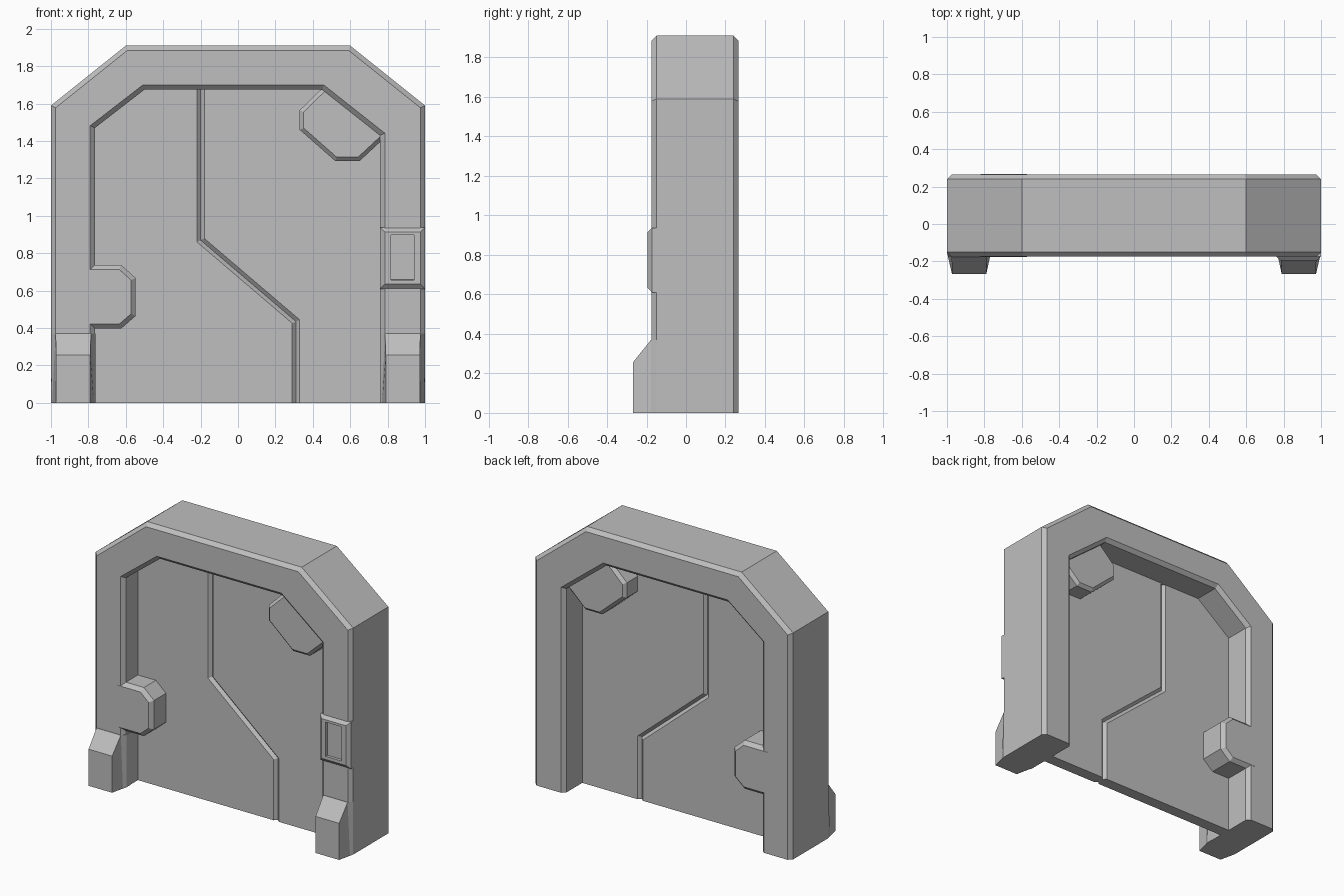
import bpy, bmesh
from mathutils import Vector

cube = bpy.data.objects.get("Cube")
if cube:
    bpy.data.objects.remove(cube, do_unlink=True)

GREY = (0.52, 0.52, 0.52, 1.0)
grey = bpy.data.materials.new("plain grey")
grey.use_nodes = True
grey.diffuse_color = GREY
grey.node_tree.nodes["Principled BSDF"].inputs["Base Color"].default_value = GREY


def finish(name, bm):
    bmesh.ops.recalc_face_normals(bm, faces=bm.faces)
    mesh = bpy.data.meshes.new(name)
    bm.to_mesh(mesh)
    bm.free()
    mesh.materials.append(grey)
    obj = bpy.data.objects.new(name, mesh)
    bpy.context.scene.collection.objects.link(obj)
    return obj


def loft(rings):
    """Join (y, outline) rings from front to back and cap both ends."""
    bm = bmesh.new()
    loops = [[bm.verts.new((x, y, z)) for x, z in pts] for y, pts in rings]
    front = bm.faces.new(loops[0])
    bm.faces.new(loops[-1])
    count = len(loops[0])
    for a, b in zip(loops, loops[1:]):
        for i in range(count):
            j = (i + 1) % count
            bm.faces.new((a[i], a[j], b[j], b[i]))
    return bm, front


def inset(pts, amount, plain):
    """Move each edge of an outline inward, except the plain ones."""
    n = len(pts)
    area = sum(pts[i - 1][0] * pts[i][1] - pts[i][0] * pts[i - 1][1] for i in range(n))
    side = 1 if area > 0 else -1
    lines = []
    for i in range(n):
        p, q = Vector(pts[i]), Vector(pts[(i + 1) % n])
        d = (q - p).normalized()
        normal = Vector((-d.y, d.x)) * side
        lines.append((normal, normal.dot(p) + (0 if i in plain else amount)))
    result = []
    for i in range(n):
        (a, da), (b, db) = lines[i - 1], lines[i]
        det = a.x * b.y - a.y * b.x
        result.append(((da * b.y - a.y * db) / det, (a.x * db - da * b.x) / det))
    return result


def chamfered(name, pts, front, back, size, plain):
    """Plate whose front and back rims are chamfered along all but the plain edges."""
    small = inset(pts, size, plain)
    bm, _ = loft([(front, small), (front + size, pts), (back - size, pts), (back, small)])
    return finish(name, bm)


def rect(x0, x1, z0, z1):
    return [(x0, z0), (x1, z0), (x1, z1), (x0, z1)]


# Arched frame: outer outline, then the opening
outer = [(-1, 0), (-1, 1.59), (-0.6, 1.91), (0.6, 1.91), (1, 1.59), (1, 0)]
opening = [(0.76, 0), (0.76, 1.43), (0.45, 1.675), (-0.5, 1.675), (-0.765, 1.47), (-0.765, 0)]
chamfered("door_frame", outer + opening, -0.175, 0.265, 0.025, {5, 11})

# Two door leaves that meet in a stepped seam with a V groove
seam = [(0.31, 0), (0.31, 0.435), (-0.2, 0.87), (-0.2, 1.69)]
left_rim = [(-0.5, 1.69), (-0.78, 1.48), (-0.78, 0)]
right_rim = [(0.46, 1.69), (0.78, 1.44), (0.78, 0)]
for name, rim in (("door_leaf_a", left_rim), ("door_leaf_b", right_rim)):
    chamfered(name, seam + rim, -0.018, 0.065, 0.02, {3, 4, 5, 6})

# Lock housing low on one jamb
lock = [(-0.82, 0.397), (-0.625, 0.397), (-0.547, 0.465),
        (-0.547, 0.668), (-0.625, 0.738), (-0.82, 0.738)]
chamfered("lock_housing", lock, -0.1755, 0.266, 0.025, {5})

# Corner housing under the sloped part of the arch
corner = [(0.33, 1.46), (0.33, 1.565), (0.5, 1.73), (0.83, 1.46), (0.65, 1.293), (0.52, 1.293)]
chamfered("corner_housing", corner, -0.15, 0.205, 0.021, {2})

# Tapered feet at both jambs, sloped on top
narrow = rect(0.79, 0.973, 0, 0.257)
shoulder = [(0.77, 0), (0.994, 0), (0.975, 0.37), (0.786, 0.37)]
wide = rect(0.762, 1, 0, 0.37)
for name, s in (("foot_left", 1), ("foot_right", -1)):
    rings = [(-0.268, narrow), (-0.177, shoulder), (-0.15, wide), (-0.1, wide)]
    finish(name, loft([(y, [(s * x, z) for x, z in pts]) for y, pts in rings])[0])

# Control panel with a recessed screen
base = rect(0.76, 1, 0.61, 0.937)
bm, face = loft([(-0.196, rect(0.785, 0.975, 0.636, 0.915)), (-0.173, base), (-0.1, base)])
bmesh.ops.recalc_face_normals(bm, faces=bm.faces)
bmesh.ops.inset_region(bm, faces=[face], thickness=0.02)
for v in face.verts:
    v.co.x = 0.818 if v.co.x < 0.88 else 0.941
    v.co.z = 0.658 if v.co.z < 0.75 else 0.898
bmesh.ops.inset_region(bm, faces=[face], thickness=0.001, depth=-0.019)
finish("control_panel", bm)
